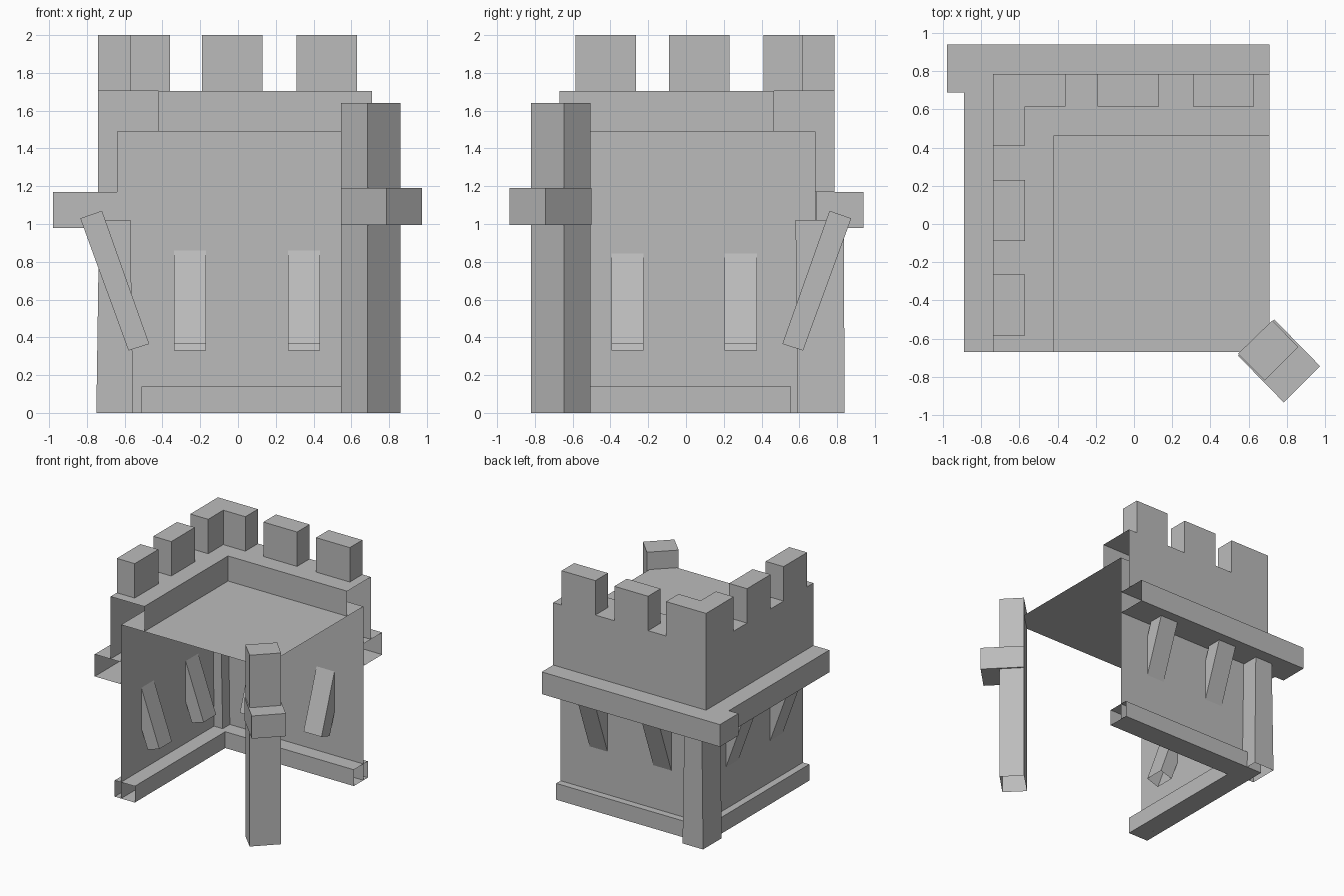
import bpy
import bmesh

cube = bpy.data.objects.get("Cube")
if cube:
    bpy.data.objects.remove(cube, do_unlink=True)

stone = bpy.data.materials.new("grey stone")
stone.use_nodes = True
GREY = (0.5, 0.5, 0.5, 1)
stone.diffuse_color = GREY
stone.node_tree.nodes["Principled BSDF"].inputs["Base Color"].default_value = GREY

FRONT, RIGHT = -0.67, 0.71      # open ends of the two wall runs
SHIFT = 0.045                   # back run sits this much further out


def finish(name, bm, fix=True):
    if fix:
        bmesh.ops.recalc_face_normals(bm, faces=bm.faces)
    mesh = bpy.data.meshes.new(name)
    bm.to_mesh(mesh)
    bm.free()
    mesh.materials.append(stone)
    obj = bpy.data.objects.new(name, mesh)
    bpy.context.collection.objects.link(obj)


def prism(name, lower, upper, bottom=True, top=True, skip=()):
    """Join two matching rings of points; skip leaves sides open."""
    bm = bmesh.new()
    a = [bm.verts.new(p) for p in lower]
    b = [bm.verts.new(p) for p in upper]
    n = len(a)
    for i in range(n):
        if i not in skip:
            j = (i + 1) % n
            bm.faces.new((a[i], a[j], b[j], b[i]))
    if bottom:
        bm.faces.new(a[::-1])
    if top:
        bm.faces.new(b)
    finish(name, bm)


def column(name, plan, z0, z1, **options):
    prism(name, [(x, y, z0) for x, y in plan], [(x, y, z1) for x, y in plan], **options)


def rect(x0, x1, y0, y1):
    return [(x0, y0), (x1, y0), (x1, y1), (x0, y1)]


def wall_run(name, profile, closed=False):
    """Sweep an (outward, height) profile along the left and back walls."""
    bm = bmesh.new()
    rows = [[bm.verts.new(p) for p in
             ((-d, FRONT, z), (-d, d + SHIFT, z), (RIGHT, d + SHIFT, z))]
            for d, z in profile]
    if closed:
        rows.append(rows[0])
    for r, s in zip(rows, rows[1:]):
        for i in range(2):
            bm.faces.new((r[i], s[i], s[i + 1], r[i + 1]))
    finish(name, bm, fix=False)


# Thin walls, hollow foot trim and hollow parapet
wall_run("walls", [(0.64, 0), (0.64, 1.49)])
wall_run("foot_trim", [(0.70, 0), (0.70, 0.14), (0.51, 0.14), (0.51, 0)], closed=True)
wall_run("parapet", [(0.74, 1.17), (0.74, 1.705), (0.42, 1.705), (0.42, 1.49)])

# Roof platform
bm = bmesh.new()
bm.faces.new([bm.verts.new((x, y, 1.49)) for x, y in rect(-0.64, RIGHT, FRONT, 0.685)])
finish("platform", bm, fix=False)

# Ledges, open where the runs end
column("back_ledge", rect(-0.98, RIGHT, 0.69, 0.94), 0.98, 1.17, skip=(1,))
column("left_ledge", rect(-0.89, -0.64, FRONT, 0.69), 0.98, 1.17, skip=(0, 1, 2))

# Battlements: one corner piece and two blocks on each run
corner = [(-0.74, 0.785), (-0.74, 0.41), (-0.57, 0.41),
          (-0.57, 0.615), (-0.36, 0.615), (-0.36, 0.785)]
column("corner_battlement", corner, 1.705, 2, bottom=False)
for i, x in enumerate((-0.19, 0.31)):
    column(f"back_battlement_{i + 1}", rect(x, x + 0.32, 0.615, 0.785), 1.705, 2, bottom=False)
for i, y in enumerate((-0.09, -0.585)):
    column(f"left_battlement_{i + 1}", rect(-0.74, -0.57, y, y + 0.32), 1.705, 2, bottom=False)

# Slanted struts passing through the walls, open at both ends
strut = [(0.47, 0.365), (0.58, 0.33), (0.835, 1.03), (0.72, 1.07)]
for i, y in enumerate((-0.395, 0.205)):
    prism(f"left_strut_{i + 1}", [(-d, y, z) for d, z in strut],
          [(-d, y + 0.17, z) for d, z in strut], skip=(0, 2))
for i, x in enumerate((-0.34, 0.265)):
    prism(f"back_strut_{i + 1}", [(x, d + 0.04, z) for d, z in strut],
          [(x + 0.17, d + 0.04, z) for d, z in strut], skip=(0, 2))

# Corner post, slightly tapered
prism("corner_post",
      [(x, y, 0) for x, y in rect(-0.75, -0.555, 0.59, 0.84)],
      [(x, y, 1.02) for x, y in rect(-0.735, -0.57, 0.58, 0.835)], bottom=False)

# Turned front post with its block
column("front_post", [(0.545, -0.68), (0.685, -0.82), (0.86, -0.645), (0.725, -0.505)],
       0, 1.64, bottom=False)
column("front_post_block", [(0.545, -0.69), (0.785, -0.935), (0.975, -0.745), (0.735, -0.5)],
       0.995, 1.19)
